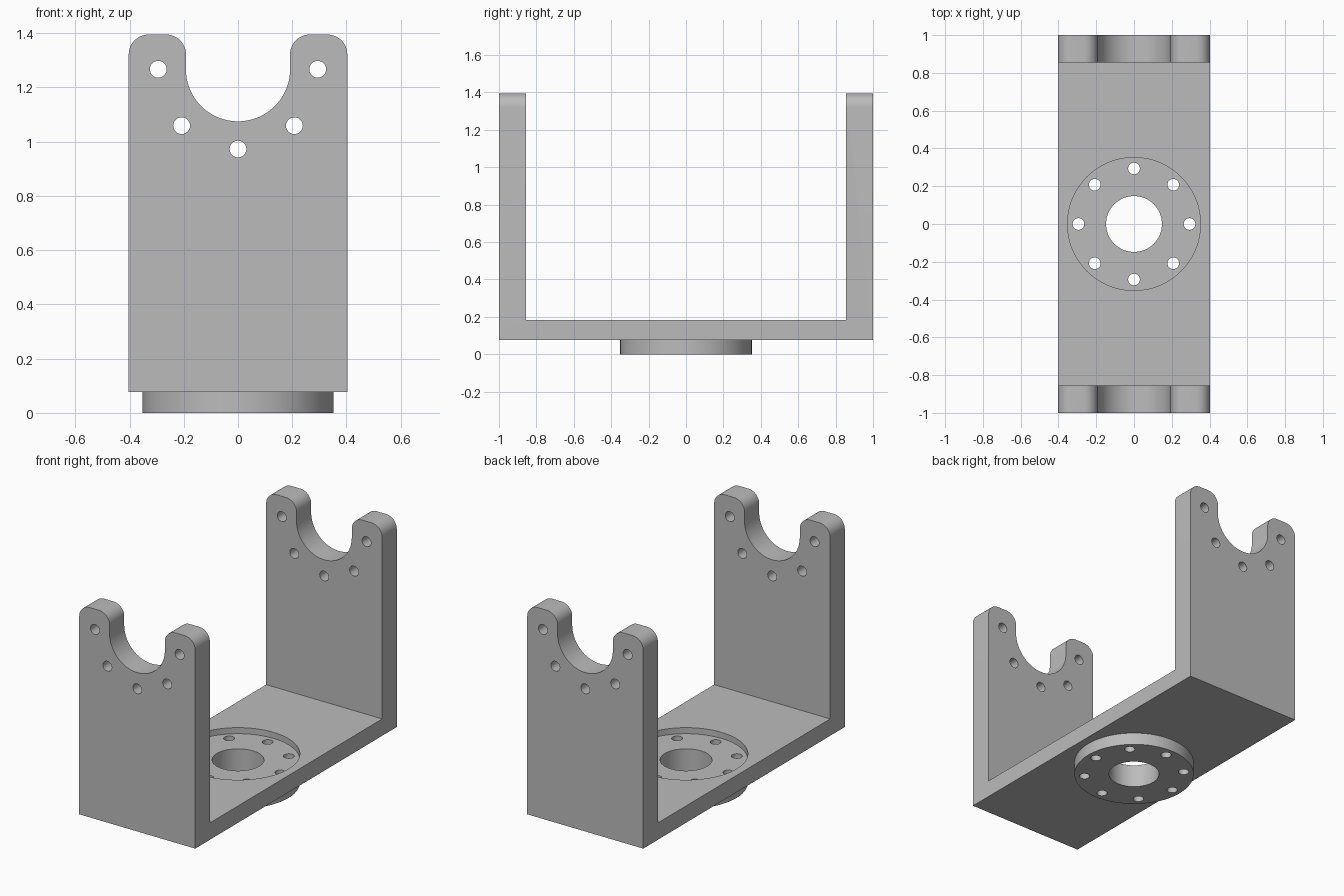
import bpy, bmesh
from math import sin, cos, pi, radians
from mathutils import Matrix, Vector

if "Cube" in bpy.data.objects:
    bpy.data.objects.remove(bpy.data.objects["Cube"])

# Main dimensions
HALF_W, HALF_L, INNER_L = 0.403, 1.0, 0.855
BOTTOM, FLOOR, TOP = 0.077, 0.183, 1.395
POCKET_Z, FLANGE_R, BORE_R = 0.145, 0.352, 0.148
NOTCH_R, NOTCH_Z, FILLET = 0.192, 1.267, 0.073
BOLT_CIRCLE, BOLT_R = 0.294, 0.031

grey = bpy.data.materials.new("plain grey")
grey.use_nodes = True
colour = (0.5, 0.5, 0.5, 1)
grey.diffuse_color = colour
grey.node_tree.nodes["Principled BSDF"].inputs["Base Color"].default_value = colour


def make_object(name, bm):
    bmesh.ops.recalc_face_normals(bm, faces=bm.faces)
    mesh = bpy.data.meshes.new(name)
    bm.to_mesh(mesh)
    bm.free()
    mesh.materials.append(grey)
    obj = bpy.data.objects.new(name, mesh)
    bpy.context.collection.objects.link(obj)
    return obj


def extrude_profile(name, points, direction):
    bm = bmesh.new()
    face = bm.faces.new([bm.verts.new(p) for p in points])
    result = bmesh.ops.extrude_face_region(bm, geom=[face], use_keep_orig=True)
    moved = [v for v in result["geom"] if isinstance(v, bmesh.types.BMVert)]
    bmesh.ops.translate(bm, verts=moved, vec=Vector(direction))
    return make_object(name, bm)


def add_cylinder(bm, radius, depth, centre, sides, along_y=False):
    turn = Matrix.Rotation(pi / 2 if along_y else 0, 4, "X")
    bmesh.ops.create_cone(bm, cap_ends=True, segments=sides, radius1=radius,
                          radius2=radius, depth=depth,
                          matrix=Matrix.Translation(centre) @ turn)


def combine(target, tool, operation):
    mod = target.modifiers.new(operation, "BOOLEAN")
    mod.operation, mod.solver, mod.object = operation, "EXACT", tool
    bpy.context.view_layer.objects.active = target
    bpy.ops.object.modifier_apply(modifier=mod.name)
    bpy.data.objects.remove(tool)


def arc(cx, cz, radius, start, end, steps):
    angles = [radians(start + (end - start) * i / steps) for i in range(steps + 1)]
    return [(cx + radius * cos(a), cz + radius * sin(a)) for a in angles]


# U-shaped bracket: side profile swept across the width
u_half = [(HALF_L, BOTTOM), (HALF_L, TOP), (INNER_L, TOP), (INNER_L, FLOOR)]
u_shape = u_half + [(-y, z) for y, z in reversed(u_half)]
bracket = extrude_profile("bracket", [(-HALF_W, y, z) for y, z in u_shape],
                          (2 * HALF_W, 0, 0))

# Front outline with rounded ears and the bearing notch
shoulder = TOP - FILLET
right = [(HALF_W + 0.1, BOTTOM - 0.1), (HALF_W + 0.1, BOTTOM + 0.1)]
right = [(HALF_W, BOTTOM - 0.1)]
right += arc(HALF_W - FILLET, shoulder, FILLET, 0, 90, 12)
right += arc(NOTCH_R + FILLET, shoulder, FILLET, 90, 180, 12)
right += arc(0, NOTCH_Z, NOTCH_R, 0, -90, 24)
outline = right + [(-x, z) for x, z in reversed(right[:-1])]
shape = extrude_profile("ear_outline", [(x, -1.1, z) for x, z in outline], (0, 2.2, 0))
combine(bracket, shape, "INTERSECT")

# Round mounting flange under the base
bm = bmesh.new()
add_cylinder(bm, FLANGE_R, 0.12, (0, 0, 0.06), 96)
combine(bracket, make_object("flange", bm), "UNION")

# Shallow pocket above the flange
bm = bmesh.new()
add_cylinder(bm, FLANGE_R, 0.2, (0, 0, POCKET_Z + 0.1), 96)
combine(bracket, make_object("pocket_cutter", bm), "DIFFERENCE")

# Central bore, bolt circle in the flange, bolt holes through both walls
bm = bmesh.new()
add_cylinder(bm, BORE_R, 0.6, (0, 0, 0.1), 64)
for i in range(8):
    a = i * pi / 4
    x, offset = BOLT_CIRCLE * cos(a), BOLT_CIRCLE * sin(a)
    add_cylinder(bm, BOLT_R, 0.6, (x, offset, 0.1), 24)
    if i == 0 or i >= 4:
        for end in (-1, 1):
            add_cylinder(bm, BOLT_R, 0.5, (x, end * 0.93, NOTCH_Z + offset), 24, True)
combine(bracket, make_object("hole_cutter", bm), "DIFFERENCE")

# Smooth curves, sharp edges
bpy.ops.object.select_all(action="DESELECT")
bracket.select_set(True)
bpy.context.view_layer.objects.active = bracket
bpy.ops.object.shade_smooth_by_angle(angle=radians(30))
